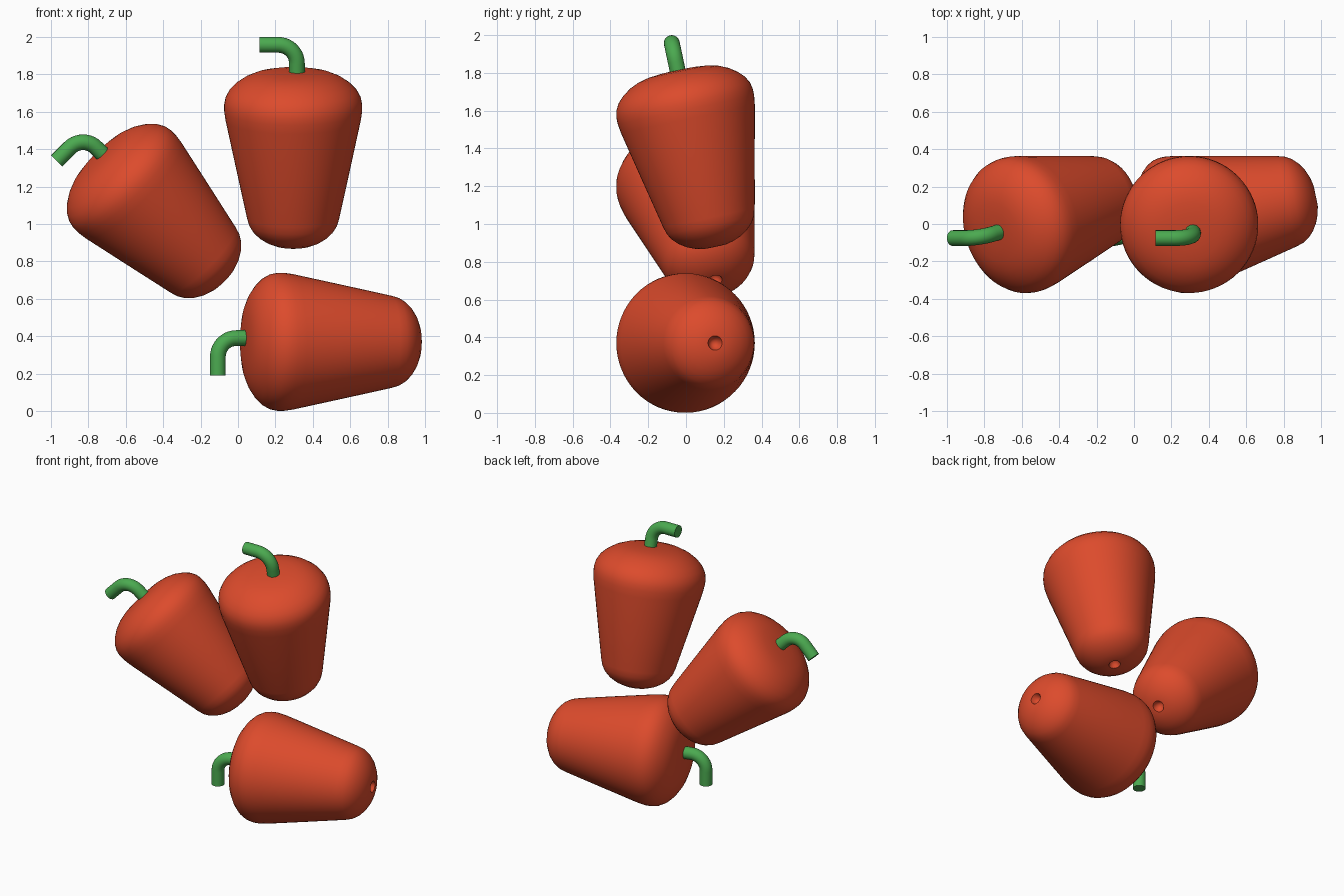
import bpy, bmesh
from math import sin, cos, pi, radians
from mathutils import Matrix, Vector

if "Cube" in bpy.data.objects:
    bpy.data.objects.remove(bpy.data.objects["Cube"])

SIDES = 64
TILT = radians(12)   # each pepper leans so that its tapered side is flush at the back


def material(name, color):
    m = bpy.data.materials.new(name)
    m.diffuse_color = (*color, 1)
    m.use_nodes = True
    m.node_tree.nodes["Principled BSDF"].inputs["Base Color"].default_value = m.diffuse_color
    return m


RED = material("pepper_red", (0.72, 0.07, 0.025))
GREEN = material("stem_green", (0.07, 0.40, 0.08))

# Body outline: (radius, height), from the crown down to the small tip dimple
PROFILE = [(0, 0), (0.09, -0.002), (0.16, -0.009), (0.215, -0.022), (0.265, -0.044),
           (0.31, -0.075), (0.342, -0.108), (0.362, -0.145), (0.369, -0.18),
           (0.369, -0.215), (0.362, -0.265), (0.30, -0.555), (0.247, -0.80),
           (0.235, -0.84), (0.215, -0.873), (0.185, -0.903), (0.145, -0.929),
           (0.10, -0.947), (0.06, -0.956), (0.038, -0.957), (0.03, -0.93), (0, -0.905)]


def bridge(bm, rings):
    for a, b in zip(rings, rings[1:]):
        n = max(len(a), len(b))
        for i in range(n):
            j = (i + 1) % n
            vs = [a[i % len(a)], a[j % len(a)], b[j % len(b)], b[i % len(b)]]
            bm.faces.new(list(dict.fromkeys(vs)))


def finish(bm, name, mat, matrix):
    bmesh.ops.recalc_face_normals(bm, faces=bm.faces)
    me = bpy.data.meshes.new(name)
    bm.to_mesh(me)
    bm.free()
    me.materials.append(mat)
    ob = bpy.data.objects.new(name, me)
    bpy.context.collection.objects.link(ob)
    ob.matrix_world = matrix
    bpy.ops.object.select_all(action='DESELECT')
    ob.select_set(True)
    bpy.context.view_layer.objects.active = ob
    bpy.ops.object.shade_smooth_by_angle(angle=radians(40))


def body(name, matrix):
    bm = bmesh.new()
    rings = []
    for r, z in PROFILE:
        n = SIDES if r else 1
        rings.append([bm.verts.new((r * cos(2 * pi * i / n), r * sin(2 * pi * i / n), z))
                      for i in range(n)])
    bridge(bm, rings)
    finish(bm, name, RED, matrix)


def stem(name, matrix, radius=0.042, bend=0.1, height=0.146, x0=0.02, x1=-0.18, n=24):
    # straight neck, quarter bend, straight end: (x, z, turn angle)
    path = [(x0, -0.02, 0)]
    for k in range(11):
        t = k / 10 * pi / 2
        path.append((x0 - bend + bend * cos(t), height - bend + bend * sin(t), t))
    path.append((x1, height, pi / 2))
    bm = bmesh.new()
    rings = []
    for x, z, t in path:
        side = Vector((cos(t), 0, sin(t))) * radius
        rings.append([bm.verts.new(Vector((x, 0, z)) + side * cos(2 * pi * i / n)
                                   + Vector((0, radius * sin(2 * pi * i / n), 0)))
                      for i in range(n)])
    bridge(bm, rings)
    bm.faces.new(rings[0])
    bm.faces.new(rings[-1])
    finish(bm, name, GREEN, matrix)


# Three peppers fanned in 45 degree steps: crown position (x, z) and turn
for label, x, z, turn in [("upper", 0.295, 1.815, 0),
                          ("left", -0.742, 1.363, 45),
                          ("lower", 0.035, 0.37, 90)]:
    M = (Matrix.Translation((x, -0.045, z)) @ Matrix.Rotation(-radians(turn), 4, 'Y')
         @ Matrix.Rotation(TILT, 4, 'X'))
    body(label + "_pepper", M)
    stem(label + "_stem", M)
